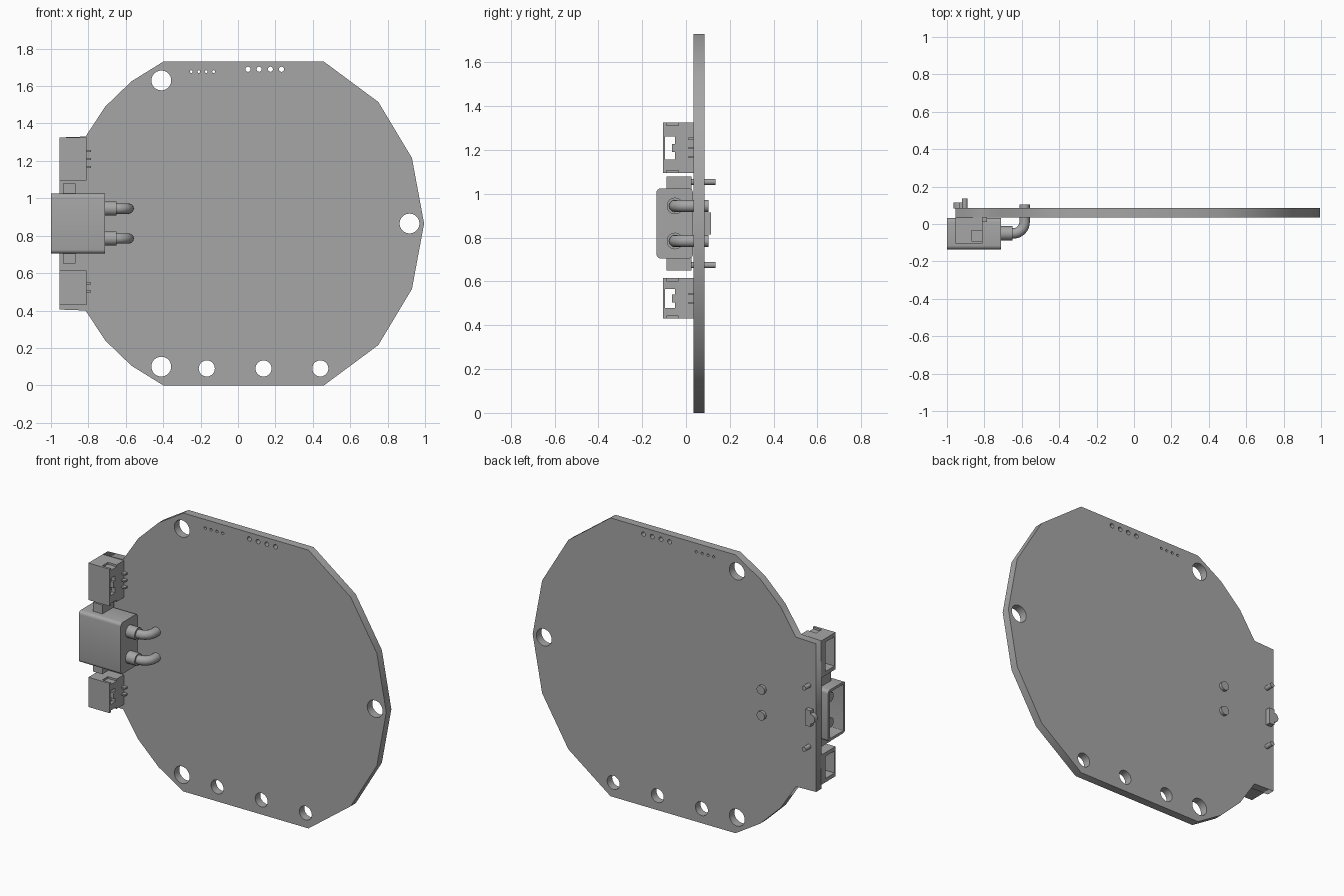
import bpy, bmesh, math
from mathutils import Matrix, Vector

if "Cube" in bpy.data.objects:
    bpy.data.objects.remove(bpy.data.objects["Cube"])

grey = bpy.data.materials.new("plain grey")
grey.diffuse_color = (0.38, 0.38, 0.38, 1)
grey.use_nodes = True
grey.node_tree.nodes["Principled BSDF"].inputs["Base Color"].default_value = grey.diffuse_color


def add_mesh(name, mesh, smooth=False):
    ob = bpy.data.objects.new(name, mesh)
    bpy.context.collection.objects.link(ob)
    mesh.materials.clear()
    mesh.materials.append(grey)
    if smooth:
        bpy.ops.object.select_all(action='DESELECT')
        ob.select_set(True)
        bpy.context.view_layer.objects.active = ob
        bpy.ops.object.shade_smooth_by_angle(angle=math.radians(35))
    return ob


def finish(name, bm, smooth=False):
    mesh = bpy.data.meshes.new(name)
    bm.to_mesh(mesh)
    bm.free()
    return add_mesh(name, mesh, smooth)


def box(bm, x0, x1, y0, y1, z0, z1):
    m = Matrix.Translation(((x0 + x1) / 2, (y0 + y1) / 2, (z0 + z1) / 2)) @ \
        Matrix.Diagonal((x1 - x0, y1 - y0, z1 - z0, 1))
    return bmesh.ops.create_cube(bm, size=1, matrix=m)['verts']


def rod(bm, a, b, r, n=20):
    a, b = Vector(a), Vector(b)
    m = Matrix.Translation((a + b) / 2) @ (b - a).to_track_quat('Z', 'Y').to_matrix().to_4x4()
    bmesh.ops.create_cone(bm, cap_ends=True, segments=n, radius1=r, radius2=r,
                          depth=(b - a).length, matrix=m)


def spline(curve, pts, cyclic):
    s = curve.splines.new('POLY')
    s.points.add(len(pts) - 1)
    for p, c in zip(s.points, pts):
        p.co = (*c, 1)
    s.use_cyclic_u = cyclic


def curve_to_mesh(name, curve, matrix=Matrix(), smooth=False):
    tmp = bpy.data.objects.new(name + "_curve", curve)
    bpy.context.collection.objects.link(tmp)
    bpy.context.view_layer.update()
    mesh = bpy.data.meshes.new_from_object(tmp)
    bpy.data.objects.remove(tmp)
    mesh.transform(matrix)
    return add_mesh(name, mesh, smooth)


# board: symmetric outline about z = 0.865, with round holes
MID = 0.865
half = [(0.995, MID), (0.93, 1.215), (0.75, 1.515), (0.46, 1.73), (-0.40, 1.73),
        (-0.57, 1.625), (-0.71, 1.49), (-0.815, 1.33), (-0.955, 1.325)]
outline = half + [(x, 2 * MID - z) for x, z in reversed(half[1:])]
holes = [(-0.41, 1.63, 0.053), (-0.41, 0.10, 0.053), (0.917, MID, 0.053)]
holes += [(-0.167 + 0.3035 * i, 0.09, 0.043) for i in range(3)]
holes += [(-0.25 + 0.04 * i, 1.677, 0.008) for i in range(4)]
holes += [(0.053 + 0.06 * i, 1.69, 0.014) for i in range(4)]
cu = bpy.data.curves.new("board", 'CURVE')
cu.dimensions = '2D'
cu.fill_mode = 'BOTH'
cu.extrude = 0.025
spline(cu, [(x, z, 0) for x, z in outline], True)
for x, z, r in holes:
    n = 28 if r > 0.03 else 12
    spline(cu, [(x + r * math.cos(2 * math.pi * i / n), z + r * math.sin(2 * math.pi * i / n), 0)
                for i in range(n)], True)
curve_to_mesh("board", cu, Matrix.Translation((0, 0.06, 0)) @ Matrix.Rotation(math.pi / 2, 4, 'X'))

# power connector housing: rounded block, hollow towards -x
bm = bmesh.new()
box(bm, -1.0, -0.712, -0.135, 0.032, 0.705, 1.025)
edges = [e for e in bm.edges if abs(e.verts[0].co.x - e.verts[1].co.x) > 0.1]
bmesh.ops.bevel(bm, geom=edges, offset=0.02, segments=4, profile=0.5, affect='EDGES')
bm.normal_update()
mouth = [f for f in bm.faces if f.normal.x < -0.9]
bmesh.ops.inset_region(bm, faces=mouth, thickness=0.016)
ext = bmesh.ops.extrude_face_region(bm, geom=mouth)
bmesh.ops.translate(bm, vec=(0.2, 0, 0), verts=[v for v in ext['geom'] if isinstance(v, bmesh.types.BMVert)])
bmesh.ops.delete(bm, geom=[f for f in mouth if f.is_valid], context='FACES_ONLY')
bmesh.ops.recalc_face_normals(bm, faces=bm.faces)
finish("power_housing", bm, True)

# power contacts: inner pin, rear collar and bent tail through the board
for i, z in enumerate((0.785, 0.945)):
    bm = bmesh.new()
    rod(bm, (-0.96, -0.05, z), (-0.79, -0.05, z), 0.03, 24)
    rod(bm, (-0.72, -0.05, z), (-0.65, -0.05, z), 0.038, 24)
    finish(f"power_contact_{i}", bm, True)
    cu = bpy.data.curves.new("tail", 'CURVE')
    cu.dimensions = '3D'
    cu.bevel_depth = 0.028
    cu.bevel_resolution = 4
    cu.use_fill_caps = True
    arc = [(-0.645 + 0.06 * math.sin(t * math.pi / 16), 0.01 - 0.06 * math.cos(t * math.pi / 16), z)
           for t in range(9)]
    spline(cu, [(-0.67, -0.05, z)] + arc + [(-0.585, 0.103, z)], False)
    curve_to_mesh(f"bent_tail_{i}", cu, smooth=True)

# mounting ears with locating pins
for i, (z0, z1, zp) in enumerate(((0.65, 0.71, 0.675), (1.02, 1.08, 1.055))):
    bm = bmesh.new()
    box(bm, -0.935, -0.87, -0.09, 0.025, z0, z1)
    finish(f"mounting_ear_{i}", bm)
    bm = bmesh.new()
    rod(bm, (-0.905, 0.02, zp), (-0.905, 0.135, zp), 0.014)
    finish(f"locating_pin_{i}", bm, True)

# small side lamp on the back of the board
bm = bmesh.new()
box(bm, -0.935, -0.9, 0.084, 0.115, 0.815, 0.915)
finish("lamp_base", bm)
bm = bmesh.new()
rod(bm, (-0.935, 0.084, MID), (-0.935, 0.115, MID), 0.03)
finish("lamp_lens", bm, True)


def socket(name, z0, z1, leads):
    """Signal socket open towards -x, with a window in its rear wall."""
    c = (z0 + z1) / 2
    w = (z1 - z0) * 0.23
    bm = bmesh.new()
    box(bm, -0.955, -0.81, -0.105, -0.095, z0 + 0.012, z1 - 0.012)   # outer wall
    box(bm, -0.955, -0.81, -0.005, 0.036, z0 + 0.012, z1 - 0.012)    # wall on the board
    for s in (-1, 1):
        def side(x0, x1, y0, y1, a, b):
            za, zb = sorted((c + s * a, c + s * b))
            box(bm, x0, x1, y0, y1, za, zb)
        h = (z1 - z0) / 2
        side(-0.955, -0.81, -0.105, 0.036, h - 0.024, h - 0.012)     # thin side wall
        side(-0.955, -0.87, -0.105, 0.036, h - 0.012, h)             # thick mouth
        side(-0.87, -0.81, -0.035, 0.036, h - 0.012, h)              # rear rib
        side(-0.87, -0.81, -0.105, -0.09, h - 0.012, h)
        side(-0.835, -0.81, -0.095, -0.05, w, h - 0.024)             # rear wall beside window
    box(bm, -0.835, -0.81, -0.05, -0.005, z0 + 0.024, z1 - 0.024)    # rear wall under window
    box(bm, -0.835, -0.81, -0.065, -0.05, c - 0.018, c + 0.018)      # window tab
    finish(name + "_housing", bm)
    bm = bmesh.new()
    for i in range(leads):
        z = c + (i - (leads - 1) / 2) * 0.042
        box(bm, -0.925, -0.82, -0.04, -0.026, z - 0.007, z + 0.007)
        box(bm, -0.82, -0.785, 0.012, 0.036, z - 0.005, z + 0.005)
    finish(name + "_leads", bm)


socket("upper_socket", 1.095, 1.325, 3)
socket("lower_socket", 0.43, 0.615, 2)
